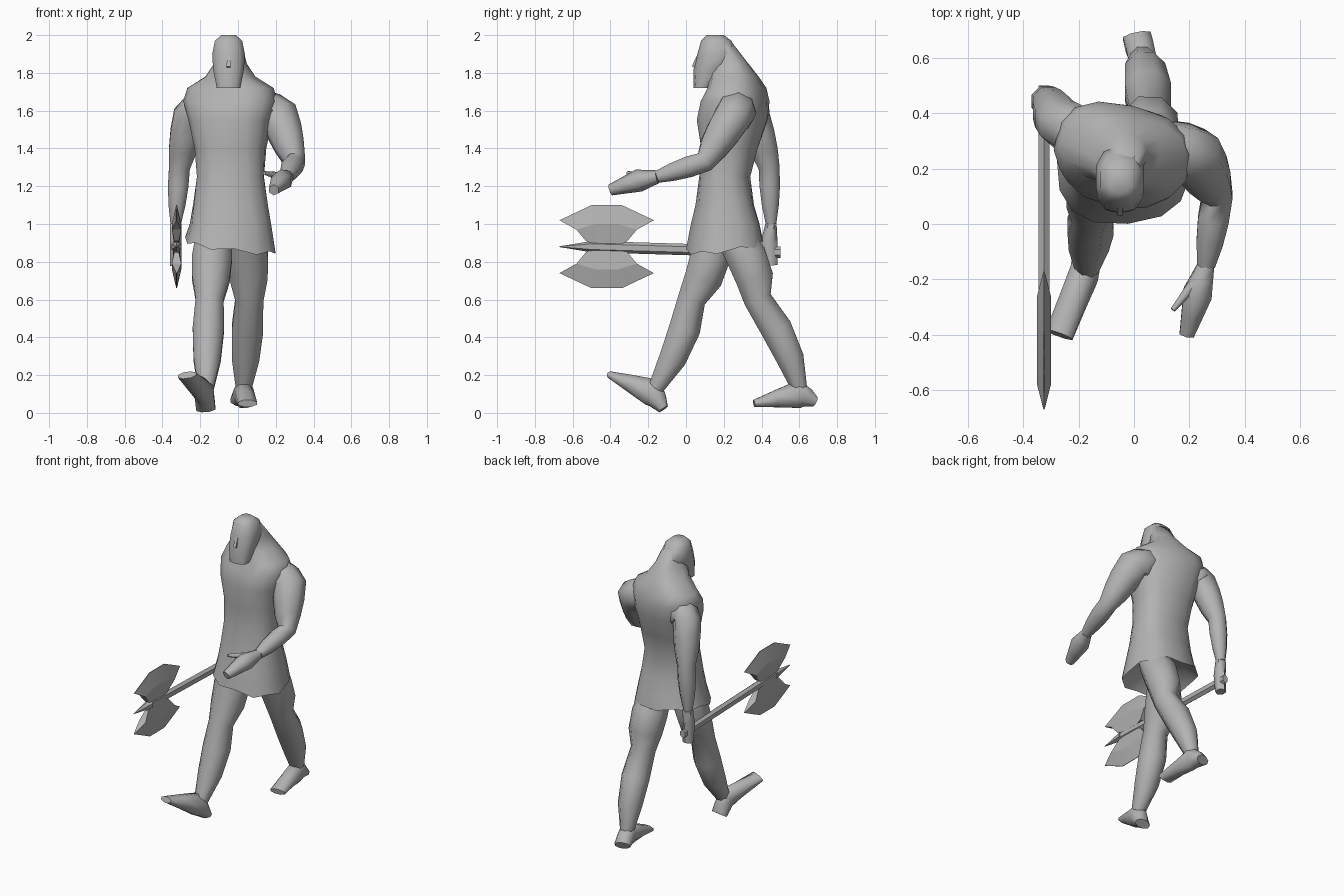
import bpy, bmesh
from math import sin, cos, tau, pi, radians, copysign
from mathutils import Vector

cube = bpy.data.objects.get("Cube")
if cube:
    bpy.data.objects.remove(cube)

grey = bpy.data.materials.new("plain_grey")
grey.use_nodes = True
colour = (.45, .45, .45, 1)
grey.diffuse_color = colour
grey.node_tree.nodes["Principled BSDF"].inputs["Base Color"].default_value = colour


def loft(name, rings, angle=60):
    """Skin a list of equal-length rings and close both ends."""
    bm = bmesh.new()
    rows = [[bm.verts.new(point) for point in ring] for ring in rings]
    count = len(rows[0])
    for lower, upper in zip(rows, rows[1:]):
        for i in range(count):
            j = (i + 1) % count
            bm.faces.new((lower[i], lower[j], upper[j], upper[i]))
    bm.faces.new(rows[0][::-1])
    bm.faces.new(rows[-1])
    bmesh.ops.recalc_face_normals(bm, faces=bm.faces)
    mesh = bpy.data.meshes.new(name)
    bm.to_mesh(mesh)
    bm.free()
    mesh.materials.append(grey)
    part = bpy.data.objects.new(name, mesh)
    bpy.context.collection.objects.link(part)
    bpy.ops.object.select_all(action='DESELECT')
    part.select_set(True)
    bpy.context.view_layer.objects.active = part
    bpy.ops.object.shade_smooth_by_angle(angle=radians(angle))


def oval(sides, squareness=1):
    """Unit oval, boxier as squareness drops below one."""
    def bend(value):
        return copysign(abs(value) ** squareness, value)
    turns = [tau * (i + .5) / sides for i in range(sides)]
    return [(bend(cos(a)), bend(sin(a))) for a in turns]


def limb(name, joints, radii, width=None, bulge=0, bow=0, sides=8, steps=3, angle=60):
    """Tube through joints; muscles bulge and bow between them."""
    path, sizes = [], []
    joints = [Vector(joint) for joint in joints]
    last = len(joints) - 1
    for k in range(last * steps + 1):
        i = min(k // steps, last - 1)
        t = k / steps - i
        swell = sin(pi * t)
        path.append(joints[i].lerp(joints[i + 1], t) + Vector((0, bow * swell, 0)))
        sizes.append(radii[i] * (1 - t) + radii[i + 1] * t + bulge * swell)
    rings = []
    for k, (centre, size) in enumerate(zip(path, sizes)):
        ahead = (path[min(k + 1, len(path) - 1)] - path[max(k - 1, 0)]).normalized()
        across = Vector((1, 0, 0))
        across = (across - ahead * across.dot(ahead)).normalized()
        up = ahead.cross(across)
        rings.append([centre + across * (width or size) * c + up * size * s
                      for c, s in oval(sides)])
    loft(name, rings, angle)


def level(z, half, front, back, middle=-.04, twist=0, sides=14):
    """Horizontal body section, turned about its own centre."""
    turn = radians(twist)
    centre = Vector((middle, (front + back) / 2, z))
    depth = (back - front) / 2
    return [centre + Vector((half * c * cos(turn) - depth * s * sin(turn),
                             half * c * sin(turn) + depth * s * cos(turn), 0))
            for c, s in oval(sides, .8)]


# Tunic and torso: hollow wavy hem, shoulders twisted against the hips
lining = level(.97, .15, .07, .33)
hem = level(.88, .24, 0, .41, twist=5)
for i, point in enumerate(hem):
    point.z -= (point.x + .04) / 8
    point.z += .01 * (-1) ** i + (point.y - .15) / 8
torso = [level(z, half, front, back, twist=30 * (1.2 - z))
         for z, half, front, back in (
             (1, .215, .025, .39), (1.1, .2, .05, .36), (1.25, .18, .07, .34),
             (1.4, .19, .08, .38), (1.55, .22, .06, .43), (1.65, .25, .09, .43),
             (1.72, .23, .13, .41), (1.78, .13, .13, .38),
             (1.85, .08, .12, .33), (1.95, .06, .12, .25))]
loft("tunic_torso", [lining, hem] + torso)

# Head with a long bearded jaw and a small nose
head = [level(z, half, front, back, middle=-.05, sides=10)
        for z, half, front, back in (
            (1.72, .065, .04, .13), (1.82, .085, .04, .22), (1.9, .09, .06, .28),
            (1.97, .075, .08, .24), (2, .04, .11, .2))]
loft("head", head)
limb("nose", [(-.05, .07, 1.9), (-.05, .04, 1.83)], [.01, .015], sides=4)

# Left arm reaching forward
left_wrist = (.26, -.15, 1.25)
limb("left_arm", [(.1, .28, 1.62), (.22, .25, 1.57), (.3, .1, 1.33), left_wrist],
     [.09, .105, .06, .035], bulge=.01)
limb("left_hand", [left_wrist, (.23, -.25, 1.23), (.19, -.4, 1.18)],
     [.035, .06, .03], sides=6, steps=2)
limb("left_thumb", [(.23, -.2, 1.25), (.14, -.31, 1.27)], [.025, .01], sides=6)

# Right arm hanging back, gripping the axe
right_wrist = (-.33, .45, 1)
limb("right_arm", [(-.18, .33, 1.62), (-.26, .36, 1.57), (-.31, .44, 1.3), right_wrist],
     [.08, .09, .06, .03], bulge=.01)
limb("right_hand", [right_wrist, (-.33, .44, .9), (-.33, .45, .78)],
     [.03, .045, .035], width=.035, sides=6, steps=2)

# Legs in mid stride
stride = dict(radii=[.1, .08, .045], bulge=.025, bow=.03)
limb("right_leg", [(-.13, .14, .94), (-.15, .03, .6), (-.17, -.16, .13)], **stride)
limb("left_leg", [(.05, .25, .94), (.06, .38, .6), (.03, .6, .13)], **stride)
foot = dict(radii=[.03, .08, .02], width=.055, steps=2)
limb("right_foot", [(-.17, -.12, .02), (-.18, -.18, .11), (-.27, -.4, .2)], **foot)
limb("left_foot", [(.01, .68, .06), (.03, .6, .1), (.05, .36, .05)], **foot)

# Axe shaft and spike
axe_x, axe_z, blade_y = -.325, .88, -.42
shaft_end = (axe_x, -.5, axe_z)
limb("axe_shaft", [(axe_x, .5, .85), shaft_end], [.03, .03], width=.022, sides=6, angle=35)
limb("axe_spike", [shaft_end, (axe_x, -.67, axe_z)], [.03, .002], sides=6, steps=1, angle=35)

# Twin blades: base, ridge and cutting edge, each as horn, belly and thickness
blade_rows = ((.11, .03, .05, 0, .012), (.16, .09, .06, .12, .025), (.25, .14, .08, .22, .002))
for name, side in (("upper_axe_blade", 1), ("lower_axe_blade", -1)):
    rings = []
    for horn, horn_rise, belly, belly_rise, thick in blade_rows:
        outline = [(-horn, horn_rise), (-belly, belly_rise),
                   (belly, belly_rise), (horn, horn_rise)]
        near, far = [[(axe_x + face * thick, blade_y + along, axe_z + side * rise)
                      for along, rise in outline] for face in (1, -1)]
        rings.append(near + far[::-1])
    loft(name, rings, 10)
